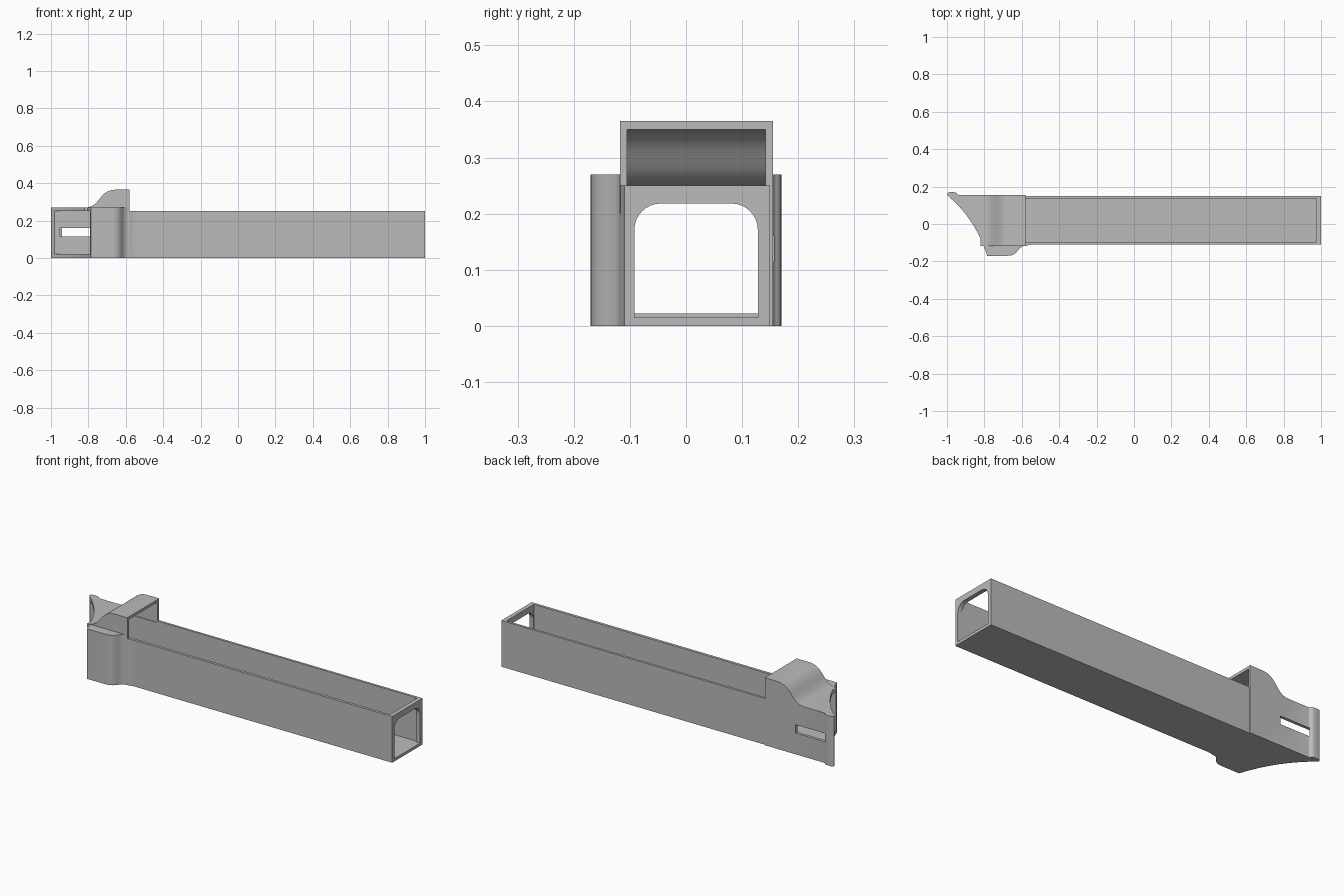
import bpy, bmesh, math
from mathutils import Vector
from mathutils.geometry import interpolate_bezier

cube = bpy.data.objects.get("Cube")
if cube:
    bpy.data.objects.remove(cube, do_unlink=True)

GREY = (0.5, 0.5, 0.5, 1)
mat = bpy.data.materials.new("plain_grey")
mat.use_nodes = True
mat.diffuse_color = GREY
mat.node_tree.nodes["Principled BSDF"].inputs["Base Color"].default_value = GREY


def curve(a, b, c, d, n=14):
    """Sampled 2D bezier from a to d with handles b and c."""
    return [tuple(p) for p in interpolate_bezier(*map(Vector, (a, b, c, d)), n)]


def prism(name, outline, lo, hi, axis="z"):
    """Extrude a 2D outline along an axis; the outline uses the other two axes."""
    place = {"x": lambda p, h: (h, p[0], p[1]),
             "y": lambda p, h: (p[0], h, p[1]),
             "z": lambda p, h: (p[0], p[1], h)}[axis]
    bm = bmesh.new()
    base = bm.faces.new([bm.verts.new(place(p, lo)) for p in outline])
    top = bmesh.ops.extrude_face_region(bm, geom=[base])
    shift = Vector(place((0, 0), hi - lo))
    bmesh.ops.translate(bm, vec=shift,
                        verts=[v for v in top["geom"] if isinstance(v, bmesh.types.BMVert)])
    bmesh.ops.recalc_face_normals(bm, faces=bm.faces)
    mesh = bpy.data.meshes.new(name)
    bm.to_mesh(mesh)
    bm.free()
    mesh.materials.append(mat)
    obj = bpy.data.objects.new(name, mesh)
    bpy.context.collection.objects.link(obj)
    return obj


def rect(x0, x1, y0, y1):
    return [(x0, y0), (x1, y0), (x1, y1), (x0, y1)]


def combine(target, tool, operation):
    """Apply a boolean and discard the tool."""
    tool.hide_render = True
    bpy.context.view_layer.objects.active = target
    mod = target.modifiers.new("cut", "BOOLEAN")
    mod.operation, mod.solver, mod.object = operation, "EXACT", tool
    bpy.ops.object.modifier_apply(modifier=mod.name)
    bpy.data.objects.remove(tool, do_unlink=True)


def finish(obj):
    bpy.ops.object.select_all(action="DESELECT")
    obj.select_set(True)
    bpy.context.view_layer.objects.active = obj
    bpy.ops.object.shade_smooth_by_angle(angle=math.radians(35))


JOIN = -0.58          # where the head meets the trough
FRONT, BACK = -0.11, 0.15

# Long open trough with an arched hole in its end wall
trough = prism("trough", rect(JOIN, 1, FRONT, BACK), 0, 0.25)
combine(trough, prism("trough_cutter", rect(-0.7, 0.977, -0.095, 0.137), 0.015, 0.4), "DIFFERENCE")
r, y0, y1, top = 0.047, -0.092, 0.128, 0.218
arch = [(y0, 0.0151), (y1, 0.0151)]
for cy, start in ((y1 - r, 0), (y0 + r, 90)):
    for i in range(9):
        a = math.radians(start + i * 90 / 8)
        arch.append((cy + r * math.cos(a), top - r + r * math.sin(a)))
combine(trough, prism("arch_cutter", arch, 0.95, 1.1, "x"), "DIFFERENCE")
finish(trough)

# Head: swept mouth at one end, bulge at the front, rounded lip at the back
bulge = curve((-0.68, -0.17), (-0.61, -0.17), (-0.63, -0.118), (JOIN, -0.117))
mouth = curve((-0.995, 0.15), (-0.898, 0.07), (-0.828, -0.037), (-0.785, -0.17), 24)
lip = curve((-0.935, 0.155), (-0.95, 0.157), (-0.94, 0.17), (-0.965, 0.17), 8)
lip += curve((-0.985, 0.17), (-0.997, 0.17), (-1.003, 0.16), (-0.995, 0.15), 8)[:-1]
head = prism("head", mouth + bulge + [(JOIN, 0.155)] + lip, 0, 0.27)

# Hood rising over the head
hood_line = curve((-0.82, 0.2695), (-0.73, 0.27), (-0.75, 0.365), (-0.65, 0.365), 20)
hood = prism("hood", hood_line + [(JOIN, 0.365), (JOIN, 0.2), (-0.82, 0.2)],
             -0.118, 0.155, "y")
combine(head, hood, "UNION")

# Hollow inside, running from the mouth into the trough
inner_bulge = curve((-0.68, -0.155), (-0.63, -0.155), (-0.64, -0.1), (-0.59, -0.095))
hollow = [(-1.1, 0.139), (-1.1, -0.155)] + inner_bulge + [(-0.5, -0.095), (-0.5, 0.139)]
combine(head, prism("hollow_cutter", hollow, 0.022, 0.25), "DIFFERENCE")

# Hollow under the hood, open towards the trough
inner_line = curve((-0.80, 0.249), (-0.715, 0.25), (-0.735, 0.35), (-0.64, 0.35), 20)
hood_gap = inner_line + [(-0.5, 0.35), (-0.5, 0.24), (-0.80, 0.24)]
combine(head, prism("hood_cutter", hood_gap, -0.105, 0.142, "y"), "DIFFERENCE")

# Slot through the back wall
combine(head, prism("slot_cutter", rect(-0.955, -0.765, 0.115, 0.16), 0.1, 0.157, "y"), "DIFFERENCE")
finish(head)

# Small fillet blending the bulge into the trough
fillet = [(JOIN, FRONT)] + curve((JOIN, -0.117), (-0.57, -0.114), (-0.56, FRONT - 0.001), (-0.54, FRONT), 6)
finish(prism("fillet", fillet, 0, 0.25))
